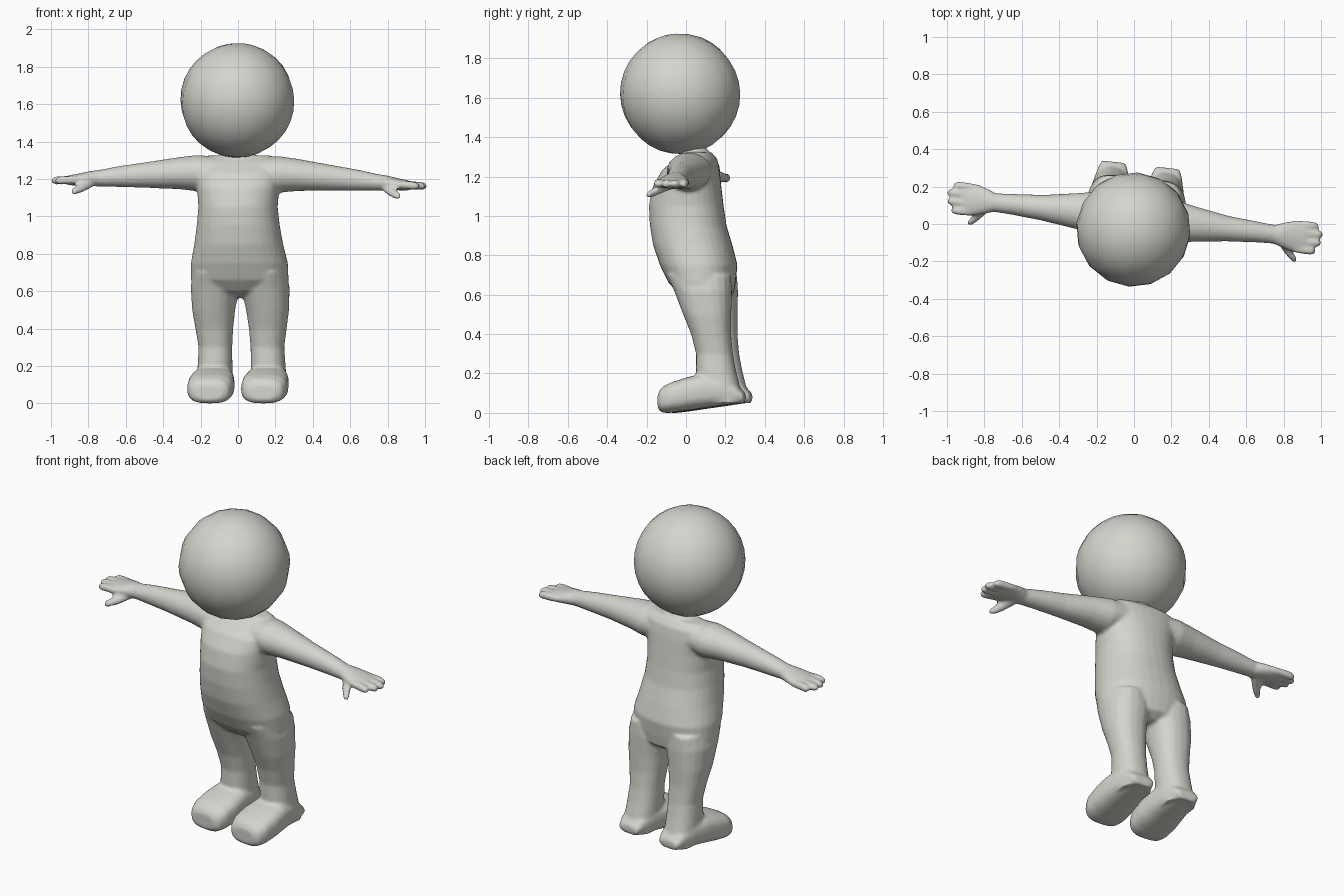
import bpy, bmesh, math
from mathutils import Matrix

YAW = -0.113          # whole figure is turned slightly
clay = bpy.data.materials.new("pale_clay")
clay.diffuse_color = (0.65, 0.67, 0.61, 1)


def loft(bm, rows, axis, side=1, n=20, power=2.0, tilt=0.0):
    """Skin oval rings; row = (position on axis, a0, a1, b0, b1)."""
    rings = []
    for t, a0, a1, b0, b1 in rows:
        ring = []
        for i in range(n):
            ang = 2 * math.pi * i / n
            c, s = math.cos(ang), math.sin(ang)
            a = (a0 + a1) / 2 + (a1 - a0) / 2 * math.copysign(abs(c) ** (2 / power), c)
            b = (b0 + b1) / 2 + (b1 - b0) / 2 * math.copysign(abs(s) ** (2 / power), s)
            x, y, z = {"x": (t, a, b), "y": (a, t, b), "z": (a, b, t)}[axis]
            x *= side
            ring.append(bm.verts.new((x, y, z - tilt * x)))
        rings.append(ring)
    faces = [bm.faces.new(rings[0]), bm.faces.new(rings[-1][::-1])]
    for r0, r1 in zip(rings, rings[1:]):
        for i in range(n):
            j = (i + 1) % n
            faces.append(bm.faces.new((r0[i], r1[i], r1[j], r0[j])))
    bmesh.ops.recalc_face_normals(bm, faces=faces)


def finish(name, bm):
    mesh = bpy.data.meshes.new(name)
    bm.to_mesh(mesh)
    bm.free()
    mesh.materials.append(clay)
    mesh.polygons.foreach_set("use_smooth", [True] * len(mesh.polygons))
    obj = bpy.data.objects.new(name, mesh)
    bpy.context.collection.objects.link(obj)
    obj.rotation_euler.z = YAW
    return obj


body = bmesh.new()

# torso, from crotch to shoulders: z, half width, front, back
torso = [(.565, .10, .05, .19), (.60, .20, -.03, .24), (.66, .262, -.085, .25),
         (.75, .26, -.13, .26), (.85, .238, -.165, .235), (.95, .222, -.182, .205),
         (1.05, .212, -.187, .19), (1.15, .22, -.167, .178), (1.23, .24, -.12, .168),
         (1.29, .23, -.05, .155), (1.325, .17, 0, .125)]
loft(body, [(z, -w, w, f, b) for z, w, f, b in torso], "z", power=2.25, n=32)

# neck
loft(body, [(1.27, -.13, .13, -.04, .14), (1.32, -.09, .09, -.02, .12),
            (1.36, -.065, .065, -.03, .095), (1.40, -.065, .065, -.05, .08)], "z")

for side in (-1, 1):
    # leg down to the heel
    loft(body, [(.70, .03, .25, -.08, .245), (.62, .005, .265, -.045, .25),
                (.50, .03, .26, .002, .247), (.40, .043, .245, .043, .246),
                (.30, .05, .23, .068, .255), (.22, .05, .235, .068, .27),
                (.13, .05, .24, .07, .292), (.05, .055, .235, .10, .317)],
         "z", side, power=2.3)
    # foot with a sole rising toward the heel
    loft(body, [(-.122, .07, .22, .02, .10), (-.105, .04, .25, .0, .13),
                (-.06, .022, .268, .0, .155), (.02, .02, .27, .01, .18),
                (.10, .03, .262, .022, .20), (.20, .045, .245, .036, .19),
                (.28, .065, .225, .048, .14), (.318, .08, .21, .053, .10)],
         "y", side, power=2.8)
    # arm and palm
    loft(body, [(.10, -.07, .15, 1.15, 1.315), (.22, -.075, .15, 1.13, 1.325),
                (.32, -.06, .13, 1.14, 1.312), (.50, -.037, .10, 1.145, 1.282),
                (.65, -.025, .088, 1.147, 1.258), (.75, -.02, .08, 1.148, 1.237),
                (.80, -.037, .10, 1.15, 1.23), (.86, -.052, .118, 1.152, 1.216),
                (.91, -.052, .116, 1.152, 1.206), (.93, -.04, .105, 1.16, 1.198)],
         "x", side, tilt=.015)
    # four fingers
    for y, tip in ((-.036, .978), (.010, 1.003), (.056, 1.007), (.098, .98)):
        loft(body, [(x, y - r, y + r, z - r, z + r) for x, r, z in
                    ((.87, .02, 1.182), (.93, .023, 1.18), (tip - .02, .022, 1.177),
                     (tip - .005, .017, 1.176), (tip + .003, .008, 1.175))],
             "x", side, n=12, tilt=.015)
    # thumb
    loft(body, [(y, x - w, x + w, z - r, z + r) for y, x, w, z, r in
                ((.03, .79, .035, 1.178, .026), (-.02, .812, .032, 1.158, .026),
                 (-.065, .845, .028, 1.135, .023), (-.092, .868, .022, 1.122, .019),
                 (-.105, .876, .012, 1.116, .011))],
         "y", side, n=12, tilt=.015)

# blend the limbs into one soft skin
skin = finish("body", body)
remesh = skin.modifiers.new("blend", "REMESH")
remesh.mode = "VOXEL"
remesh.voxel_size = .01
remesh.use_smooth_shade = True
soften = skin.modifiers.new("soften", "SMOOTH")
soften.factor = .5
soften.iterations = 5

# coarse round head
ball = bmesh.new()
bmesh.ops.create_uvsphere(ball, u_segments=16, v_segments=16, radius=.306)
tip = math.radians(11.25)
bmesh.ops.transform(ball, verts=ball.verts, matrix=Matrix.Translation((0, -.03, 1.62))
                    @ Matrix.Rotation(tip, 4, "X") @ Matrix.Rotation(tip, 4, "Y"))
finish("head", ball)
